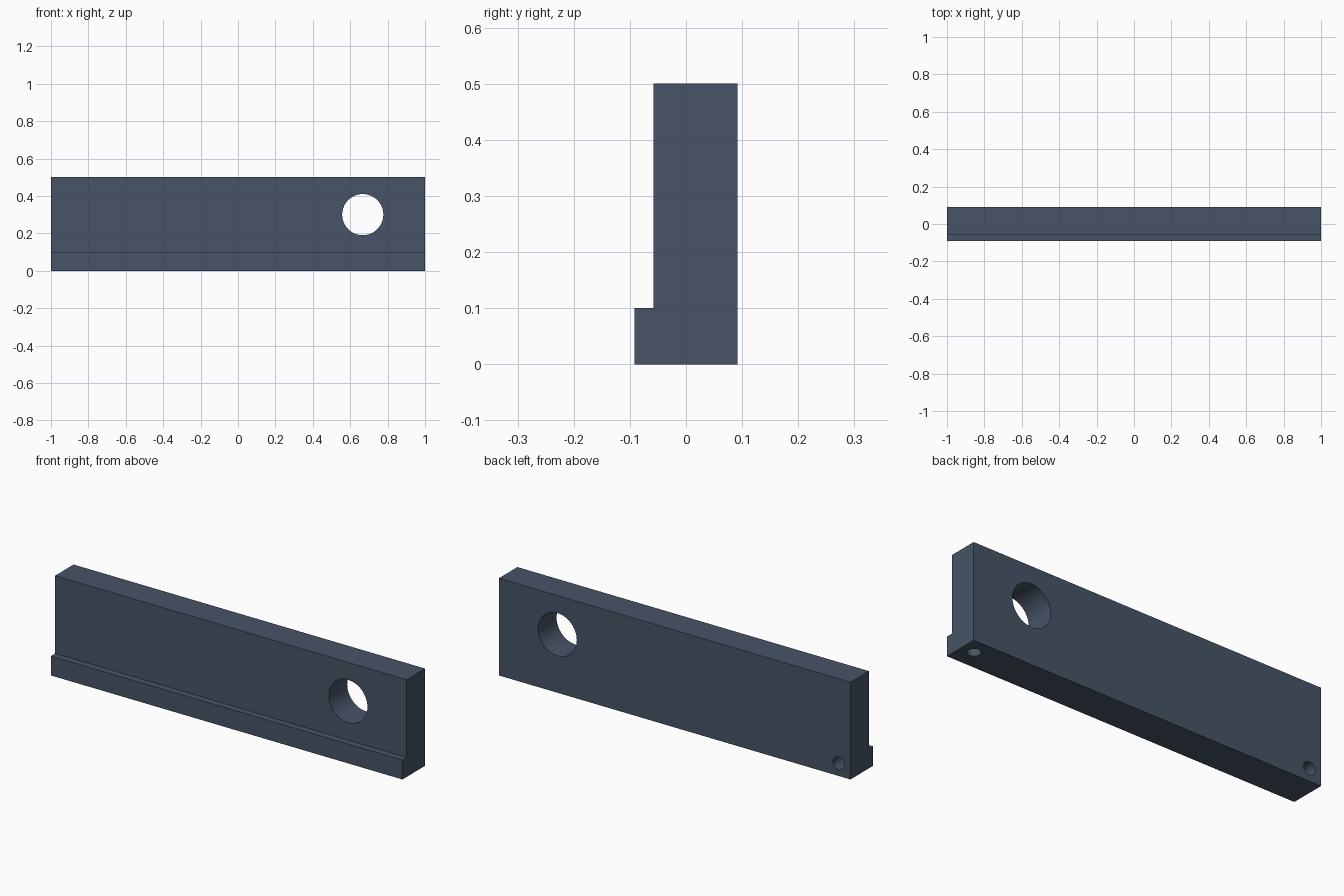
import bpy, bmesh, math

cube = bpy.data.objects.get("Cube")
if cube:
    bpy.data.objects.remove(cube, do_unlink=True)

slate = bpy.data.materials.new("slate_grey")
slate.use_nodes = True
colour = (0.063, 0.088, 0.135, 1)
slate.diffuse_color = colour
slate.node_tree.nodes["Principled BSDF"].inputs["Base Color"].default_value = colour

BACK, FACE, LIP = 0.092, -0.058, -0.092

# Stepped bar: L-shaped side profile extruded along x
profile = [(LIP, 0), (BACK, 0), (BACK, 0.5), (FACE, 0.5), (FACE, 0.1), (LIP, 0.1)]
bm = bmesh.new()
section = bm.faces.new([bm.verts.new((-1, y, z)) for y, z in profile])
side = bmesh.ops.extrude_face_region(bm, geom=[section])
ends = [v for v in side["geom"] if isinstance(v, bmesh.types.BMVert)]
bmesh.ops.translate(bm, verts=ends, vec=(2, 0, 0))
bmesh.ops.recalc_face_normals(bm, faces=bm.faces)
mesh = bpy.data.meshes.new("stepped_bar")
bm.to_mesh(mesh)
bm.free()
bar = bpy.data.objects.new("stepped_bar", mesh)
bpy.context.collection.objects.link(bar)
mesh.materials.append(slate)


def drill(name, radius, depth, centre, tilt=0):
    """Cut a round hole; depth is the full length of the cutter."""
    bpy.ops.mesh.primitive_cylinder_add(vertices=64, radius=radius, depth=depth,
                                        location=centre, rotation=(tilt, 0, 0))
    cutter = bpy.context.object
    cutter.name = name + "_cutter"
    cutter.data.materials.append(slate)
    mod = bar.modifiers.new(name, 'BOOLEAN')
    mod.operation = 'DIFFERENCE'
    mod.solver = 'EXACT'
    mod.object = cutter
    bpy.context.view_layer.objects.active = bar
    bpy.ops.object.modifier_apply(modifier=mod.name)
    bpy.data.objects.remove(cutter, do_unlink=True)


# Large through hole, blind hole in the back, blind hole in the underside
drill("through_hole", 0.11, 1, (0.667, 0, 0.3), math.pi / 2)
drill("back_hole", 0.033, 0.2, (-0.933, BACK, 0.066), math.pi / 2)
drill("bottom_hole", 0.032, 0.2, (0.93, 0.01, 0))

bpy.ops.object.select_all(action='DESELECT')
bar.select_set(True)
bpy.context.view_layer.objects.active = bar
bpy.ops.object.shade_smooth_by_angle(angle=math.radians(30))
